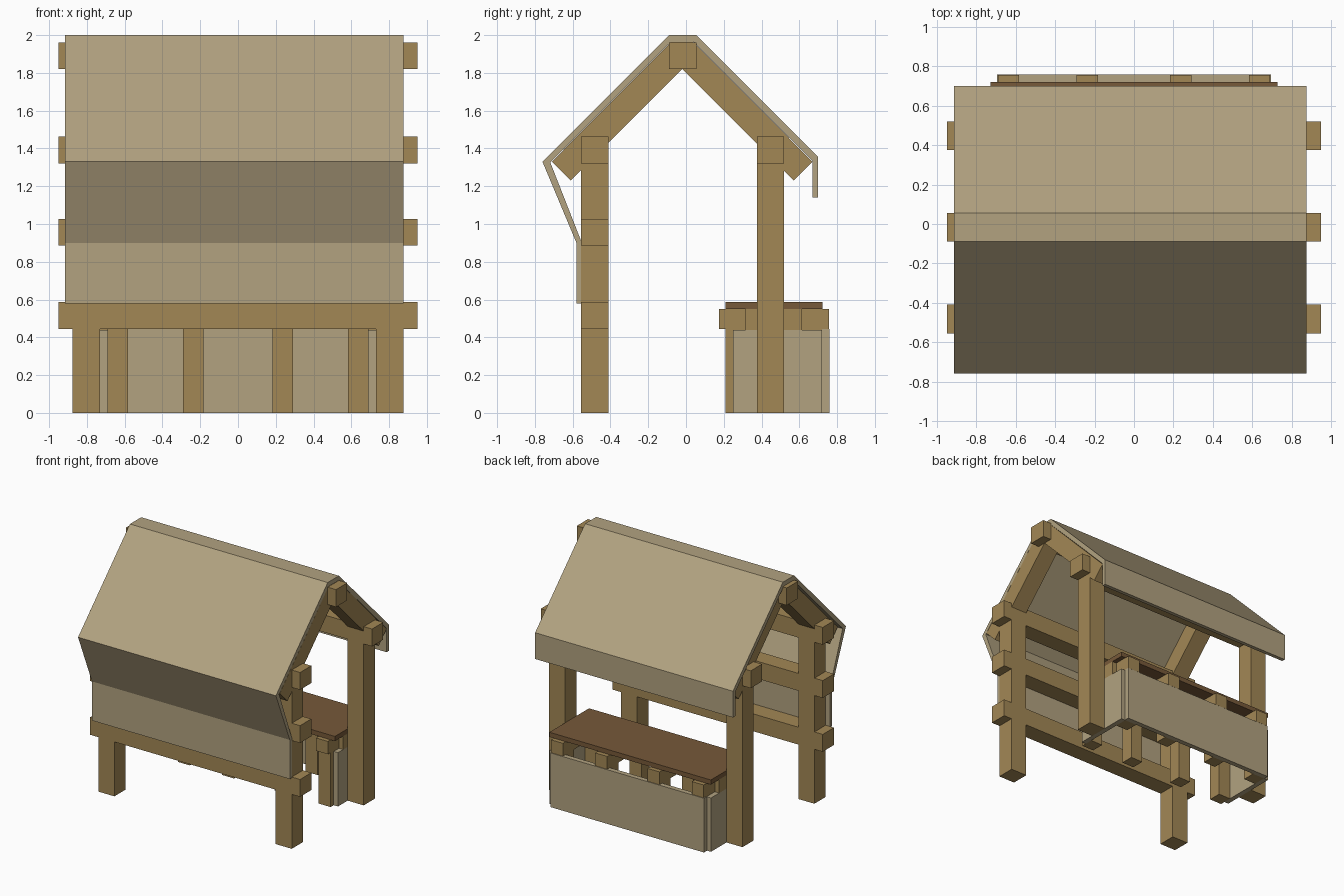
import bpy, bmesh

if "Cube" in bpy.data.objects:
    bpy.data.objects.remove(bpy.data.objects["Cube"])


def material(name, rgb):
    m = bpy.data.materials.new(name)
    m.diffuse_color = (*rgb, 1)
    m.use_nodes = True
    m.node_tree.nodes["Principled BSDF"].inputs["Base Color"].default_value = m.diffuse_color
    return m


CLOTH = material("beige_cloth", (0.445, 0.362, 0.216))
WOOD = material("oak_wood", (0.362, 0.242, 0.091))
DARK = material("dark_wood", (0.184, 0.10, 0.041))


def prism(name, profile, x0, x1, mat):
    """Extrude a (y, z) profile from x0 to x1."""
    bm = bmesh.new()
    face = bm.faces.new([bm.verts.new((x0, y, z)) for y, z in profile])
    out = bmesh.ops.extrude_face_region(bm, geom=[face])
    moved = [v for v in out["geom"] if isinstance(v, bmesh.types.BMVert)]
    bmesh.ops.translate(bm, verts=moved, vec=(x1 - x0, 0, 0))
    bmesh.ops.recalc_face_normals(bm, faces=bm.faces)
    me = bpy.data.meshes.new(name)
    bm.to_mesh(me)
    bm.free()
    me.materials.append(mat)
    ob = bpy.data.objects.new(name, me)
    bpy.context.collection.objects.link(ob)
    return ob


def box(name, x, y, z, mat):
    return prism(name, [(y[0], z[0]), (y[1], z[0]), (y[1], z[1]), (y[0], z[1])],
                 x[0], x[1], mat)


FRONT, BACK, RIDGE = (-0.555, -0.41), (0.375, 0.52), (-0.09, 0.055)

# Posts and rafters at both ends
rafters = [(-0.71, 1.33), (-0.61, 1.23), (-0.02, 1.82), (0.57, 1.23),
           (0.67, 1.33), (0.04, 1.963), (-0.08, 1.963)]
for side, x in (("left", (-0.875, -0.73)), ("right", (0.73, 0.875))):
    box("front_post_" + side, x, FRONT, (0, 1.46), WOOD)
    box("back_post_" + side, x, BACK, (0, 1.46), WOOD)
    prism("rafters_" + side, rafters, x[0], x[1], WOOD)

# Long beams
for name, y, z in (("ridge_beam", RIDGE, 1.82), ("front_eave_beam", FRONT, 1.32),
                   ("back_eave_beam", BACK, 1.32), ("front_middle_beam", FRONT, 0.885),
                   ("front_lower_beam", FRONT, 0.445)):
    box(name, (-0.95, 0.95), y, (z, z + 0.142), WOOD)

# Cloth canopy: outer line front to back, then inner line back to front
canopy = [(-0.58, 0.58), (-0.58, 0.90), (-0.76, 1.33), (-0.09, 2.0), (0.055, 2.0),
          (0.70, 1.355), (0.70, 1.14), (0.67, 1.14), (0.67, 1.335), (0.041, 1.964),
          (-0.079, 1.964), (-0.718, 1.325), (-0.555, 0.91), (-0.555, 0.58)]
prism("cloth_canopy", canopy, -0.915, 0.875, CLOTH)

# Counter legs and cross bars
for i, x in enumerate((-0.637, -0.237, 0.237, 0.637)):
    xs = (x - 0.054, x + 0.054)
    box(f"counter_bar_{i}", xs, (0.175, 0.758), (0.445, 0.55), WOOD)
    box(f"counter_front_leg_{i}", xs, (0.21, 0.316), (0, 0.445), WOOD)
    box(f"counter_back_leg_{i}", xs, (0.614, 0.72), (0, 0.445), WOOD)

# Counter cloth panels and side blocks
for side, x in (("left", (-0.73, -0.691)), ("right", (0.691, 0.73))):
    box("counter_side_cloth_" + side, x, (0.25, 0.72), (0, 0.44), CLOTH)
    box("counter_side_block_" + side, x, (0.316, 0.614), (0.44, 0.55), WOOD)
box("counter_back_cloth", (-0.695, 0.695), (0.72, 0.76), (0, 0.443), CLOTH)

# Counter top
box("counter_top", (-0.73, 0.73), (0.21, 0.722), (0.55, 0.588), DARK)
